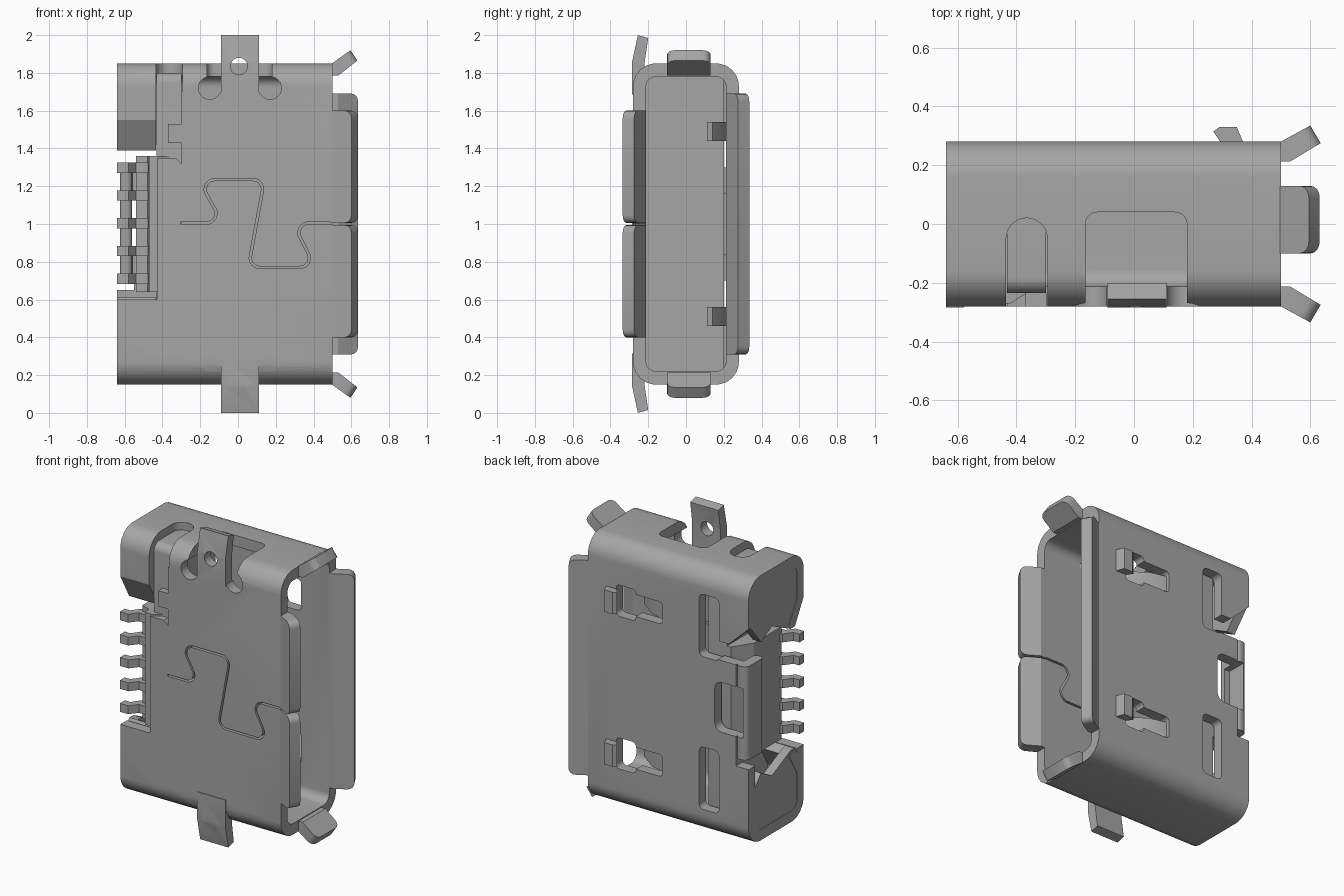
import bpy, bmesh, math
from mathutils import Vector

cube = bpy.data.objects.get("Cube")
if cube:
    bpy.data.objects.remove(cube)

metal = bpy.data.materials.new("grey_metal")
metal.use_nodes = True
GREY = (0.38, 0.38, 0.38, 1)
metal.diffuse_color = GREY
metal.node_tree.nodes["Principled BSDF"].inputs["Base Color"].default_value = GREY


def rounded(pts, r, closed=True, n=6):
    """Round the corners of a 2D path."""
    pts = [Vector(p) for p in pts]
    out = []
    for i, p in enumerate(pts):
        if not closed and i in (0, len(pts) - 1):
            out.append(p)
            continue
        a, b = pts[i - 1] - p, pts[(i + 1) % len(pts)] - p
        half = a.angle(b) / 2
        d = min(r / math.tan(half), a.length * 0.49, b.length * 0.49)
        s, e = p + a.normalized() * d, p + b.normalized() * d
        c = p + (a.normalized() + b.normalized()).normalized() * d / math.cos(half)
        for k in range(n + 1):
            q = s.lerp(e, k / n) - c
            out.append(c + q.normalized() * (s - c).length)
    return out


def box(u0, u1, v0, v1):
    return [(u0, v0), (u1, v0), (u1, v1), (u0, v1)]


def circle(u, v, r):
    return [(u + r * math.cos(t * math.pi / 12), v + r * math.sin(t * math.pi / 12)) for t in range(24)]


def prism(name, pts, axis, lo, hi, mirror=False, bevel=0):
    """Extrude a 2D outline along an axis; mirror repeats it about mid height."""
    order = {"x": lambda u, v, w: (w, u, v), "y": lambda u, v, w: (u, w, v), "z": lambda u, v, w: (u, v, w)}[axis]
    bm = bmesh.new()
    rings = [[bm.verts.new(order(p[0], p[1], w)) for p in pts] for w in (lo, hi)]
    for ring in rings:
        bm.faces.new(ring)
    tips = []
    for i in range(len(pts)):
        j = (i + 1) % len(pts)
        bm.faces.new((rings[0][i], rings[0][j], rings[1][j], rings[1][i]))
    if bevel:  # flap tips: the short edges between outline points 1 and 2
        tips = [bm.edges.get((r[1], r[2])) for r in rings]
        bmesh.ops.bevel(bm, geom=tips, offset=bevel, segments=4, profile=0.5, affect="EDGES")
    if mirror:
        copy = bmesh.ops.duplicate(bm, geom=bm.verts[:] + bm.edges[:] + bm.faces[:])["geom"]
        for v in copy:
            if isinstance(v, bmesh.types.BMVert):
                v.co.z = 2 - v.co.z
    bmesh.ops.recalc_face_normals(bm, faces=bm.faces)
    mesh = bpy.data.meshes.new(name)
    bm.to_mesh(mesh)
    bm.free()
    mesh.materials.append(metal)
    ob = bpy.data.objects.new(name, mesh)
    bpy.context.collection.objects.link(ob)
    return ob


def cut(target, *args, **kw):
    """Subtract a prism from the target."""
    tool = prism("cutter", *args, **kw)
    tool.hide_render = True
    mod = target.modifiers.new("cut", "BOOLEAN")
    mod.operation, mod.solver, mod.object = "DIFFERENCE", "EXACT", tool
    bpy.context.view_layer.objects.active = target
    bpy.ops.object.modifier_apply(modifier=mod.name)
    bpy.data.objects.remove(tool)


# Shell: a rounded tube along x
shell = prism("shell", rounded(box(-0.28, 0.28, 0.15, 1.85), 0.12), "x", -0.64, 0.5)
cut(shell, rounded(box(-0.212, 0.212, 0.22, 1.78), 0.055), "x", -1, 1)

# Top and bottom windows with round reliefs beside the mounting ears
cut(shell, rounded(box(-0.165, 0.18, -0.5, 0.04), 0.04), "z", 1.7, 2.1, mirror=True)
for x in (-0.15, 0.17):
    cut(shell, circle(x, 1.72, 0.06), "y", -0.5, -0.15, mirror=True)

# Rounded side slots and the stepped rear edge of the front plate
cut(shell, rounded(box(-0.435, -0.295, -0.5, 0.02), 0.069), "z", 1.7, 2.1, mirror=True)
cut(shell, [(-0.7, 1.35), (-0.33, 1.35), (-0.3, 1.32), (-0.3, 1.43), (-0.37, 1.43), (-0.37, 1.53),
            (-0.3, 1.53), (-0.3, 1.8), (-0.435, 1.8), (-0.435, 1.55), (-0.7, 1.55)],
    "y", -0.5, -0.15, mirror=True)
cut(shell, box(-0.8, -0.43, 0.6, 1.4), "y", -0.5, -0.15)

# Back wall: slots, gaps beside the centre flap, and the flap window
cut(shell, rounded(box(-0.43, -0.29, 1.29, 1.69), 0.03), "y", 0.15, 0.5, mirror=True)
cut(shell, [(-0.4, 1.3), (-0.8, 1.3), (-0.8, 1.7), (-0.5, 1.42), (-0.4, 1.42)], "y", 0.15, 0.5, mirror=True)
cut(shell, box(-0.8, -0.55, 0.65, 1.35), "y", 0.15, 0.5)
cut(shell, rounded(box(-0.7, -0.4, 0.84, 1.16), 0.05), "y", 0.15, 0.5)

# Latch openings in the back wall
cut(shell, rounded(box(0.16, 0.3, 1.39, 1.59), 0.025), "y", 0.15, 0.5, mirror=True)
cut(shell, rounded(box(-0.03, 0.2, 1.42, 1.56), 0.025), "y", 0.15, 0.5, mirror=True)

# Interlocking seam through the front plate
seam = rounded([(-0.305, 1.005), (-0.08, 1.005), (-0.21, 1.235), (0.14, 1.235), (0.055, 0.77),
                (0.41, 0.77), (0.29, 1.005), (0.52, 1.005)], 0.05, closed=False)
left, right = [], []
for i, p in enumerate(seam):
    t = (seam[min(i + 1, len(seam) - 1)] - seam[max(i - 1, 0)]).normalized()
    side = Vector((-t.y, t.x)) * 0.006
    left.append(p + side)
    right.append(p - side)
cut(shell, left + right[::-1], "y", -0.5, -0.15)

# Flared lips around the opening
for name, s, z0, z1, twin in (("front_lips", -1, 1.006, 1.6, True), ("back_lip", 1, 0.31, 1.69, False)):
    lip = [(0.49, s * 0.275), (0.6, s * 0.335), (0.635, s * 0.275), (0.53, s * 0.212), (0.49, s * 0.212)]
    prism(name, lip, "z", z0, z1, mirror=twin, bevel=0.04)
prism("side_lips", [(0.49, 1.845), (0.595, 1.92), (0.632, 1.865), (0.53, 1.785), (0.49, 1.785)],
      "y", -0.1, 0.13, mirror=True, bevel=0.04)

# Mounting ears with screw holes
ears = prism("mounting_ears", [(-0.22, 1.985 - 0.3), (-0.285, 1.685), (-0.285, 1.86), (-0.255, 2.0),
                               (-0.2, 1.985), (-0.22, 1.85)], "x", -0.09, 0.11, mirror=True)
cut(ears, circle(0.005, 1.835, 0.045), "y", -0.5, 0, mirror=True)

# Rear covers: slanted lower front and end cap
prism("rear_cover_slants", [(-0.28, 1.55), (-0.19, 1.39), (-0.13, 1.42), (-0.212, 1.56)],
      "x", -0.64, -0.435, mirror=True)
prism("rear_caps", [(-0.19, 1.39), (-0.275, 1.55), (-0.275, 1.74), (-0.24, 1.815), (-0.17, 1.845),
                    (0.17, 1.845), (0.24, 1.815), (0.275, 1.74), (0.275, 1.57), (0.15, 1.42),
                    (0.04, 1.48), (-0.15, 1.39)], "x", -0.638, -0.58, mirror=True)

# Centre flap bent over the rear edge
flap = prism("rear_flap", rounded([(-0.545, 0.28), (-0.625, 0.28), (-0.625, 0.1), (-0.56, 0.1),
                                   (-0.56, 0.212), (-0.545, 0.212)], 0.05), "z", 0.7, 1.3)
cut(flap, box(-0.6, -0.5, 0.84, 1.16), "y", 0.15, 0.5)

# Inner housing and contact block
prism("housing", rounded(box(-0.235, 0.2, 0.2, 1.8), 0.05), "x", -0.432, -0.3)
prism("contact_block", [(-0.31, -0.2), (-0.42, -0.27), (-0.47, -0.27), (-0.48, -0.22), (-0.54, -0.2),
                        (-0.54, 0.08), (-0.46, 0.2), (-0.31, 0.2)], "z", 0.64, 1.36)

# Contact pins
for i in range(5):
    z = 0.71 + i * 0.147
    prism("contact_pin", [(-0.47, -0.18), (-0.47, -0.235), (-0.54, -0.235), (-0.58, -0.285),
                          (-0.64, -0.285), (-0.64, -0.235), (-0.6, -0.235), (-0.56, -0.18)],
          "z", z - 0.027, z + 0.027)

# Latch springs and their raised tabs
prism("latch_springs", [(-0.04, 0.23), (0.06, 0.2), (0.18, 0.11), (0.2, 0.14), (0.08, 0.23), (-0.04, 0.26)],
      "z", 1.44, 1.54, mirror=True)
prism("latch_tabs", [(0.3, 0.27), (0.27, 0.315), (0.29, 0.33), (0.35, 0.33), (0.375, 0.27)],
      "z", 1.42, 1.56, mirror=True)

# Smooth rounded bends, keep edges sharp
bpy.ops.object.select_all(action="DESELECT")
for ob in bpy.context.scene.objects:
    if ob.type == "MESH" and metal.name in ob.data.materials:
        ob.select_set(True)
        bpy.context.view_layer.objects.active = ob
bpy.ops.object.shade_smooth_by_angle(angle=math.radians(30))
